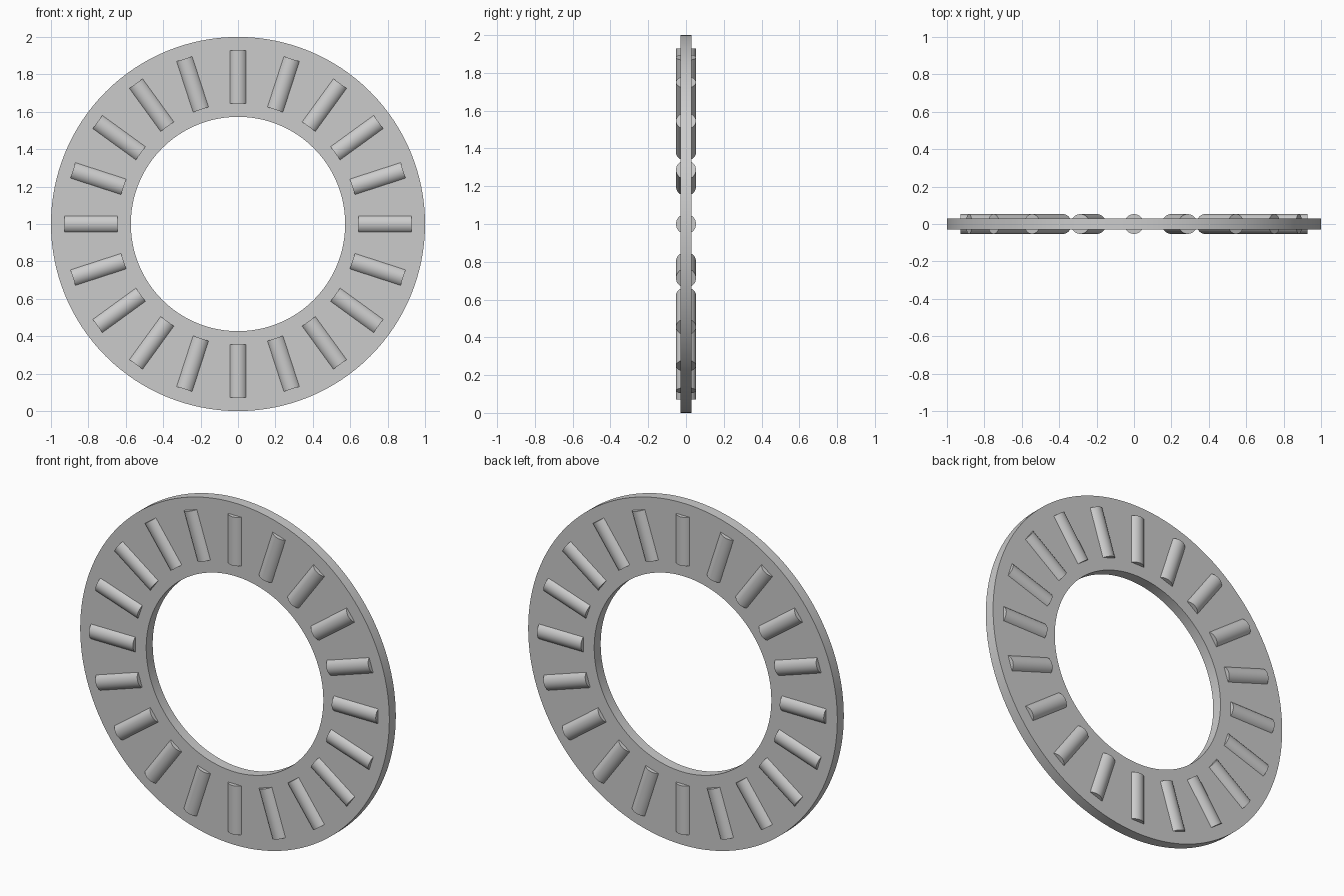
import bpy
import bmesh
from math import tau, sin, cos, radians
from mathutils import Matrix, Vector

OUTER, INNER, HALF_THICK = 1.0, 0.573, 0.03
ROLLER_COUNT, ROLLER_R = 20, 0.053
ROLLER_IN, ROLLER_OUT = 0.643, 0.928
CENTRE = Vector((0, 0, 1))

default = bpy.data.objects.get("Cube")
if default:
    bpy.data.objects.remove(default, do_unlink=True)


def finish(name, bm):
    """Turn a bmesh into a smooth object with sharp edges kept."""
    bmesh.ops.recalc_face_normals(bm, faces=bm.faces)
    mesh = bpy.data.meshes.new(name)
    bm.to_mesh(mesh)
    bm.free()
    obj = bpy.data.objects.new(name, mesh)
    obj.location = CENTRE
    bpy.context.collection.objects.link(obj)
    bpy.ops.object.select_all(action='DESELECT')
    obj.select_set(True)
    bpy.context.view_layer.objects.active = obj
    bpy.ops.object.shade_smooth_by_angle(angle=radians(30))
    return obj


# Flat cage ring: a rectangular section swept round the y axis
def cage_ring(segments=128):
    bm = bmesh.new()
    section = [(INNER, -HALF_THICK), (OUTER, -HALF_THICK),
               (OUTER, HALF_THICK), (INNER, HALF_THICK)]
    loops = []
    for i in range(segments):
        a = tau * i / segments
        loops.append([bm.verts.new((r * sin(a), y, r * cos(a))) for r, y in section])
    for i, a in enumerate(loops):
        b = loops[(i + 1) % segments]
        for j in range(len(section)):
            k = (j + 1) % len(section)
            bm.faces.new((a[j], a[k], b[k], b[j]))
    return finish("cage_ring", bm)


# Cylindrical roller lying along a radius of the ring
def roller(index):
    bm = bmesh.new()
    turn = Matrix.Rotation(tau * index / ROLLER_COUNT, 4, 'Y')
    shift = Matrix.Translation((0, 0, (ROLLER_IN + ROLLER_OUT) / 2))
    bmesh.ops.create_cone(bm, cap_ends=True, segments=48,
                          radius1=ROLLER_R, radius2=ROLLER_R,
                          depth=ROLLER_OUT - ROLLER_IN, matrix=turn @ shift)
    return finish(f"roller_{index + 1:02d}", bm)


cage_ring()
for n in range(ROLLER_COUNT):
    roller(n)
